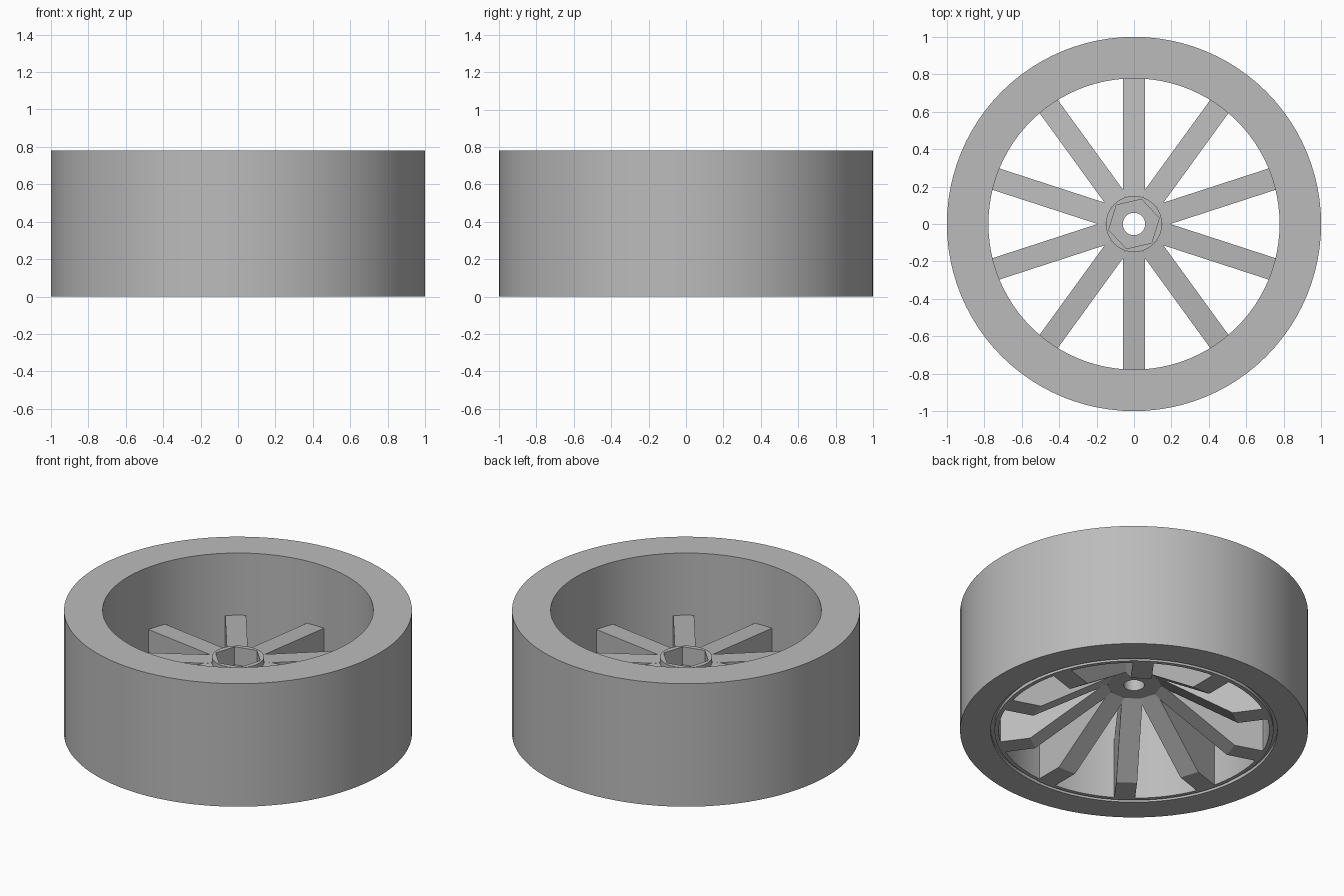
import bpy, bmesh, math
from mathutils import Matrix

if "Cube" in bpy.data.objects:
    bpy.data.objects.remove(bpy.data.objects["Cube"])

grey = bpy.data.materials.new("light_grey")
grey.diffuse_color = (0.5, 0.5, 0.5, 1)
grey.use_nodes = True
grey.node_tree.nodes["Principled BSDF"].inputs["Base Color"].default_value = grey.diffuse_color


def finish(name, bm, smooth=False):
    bmesh.ops.recalc_face_normals(bm, faces=bm.faces)
    me = bpy.data.meshes.new(name)
    bm.to_mesh(me)
    bm.free()
    me.materials.append(grey)
    ob = bpy.data.objects.new(name, me)
    bpy.context.collection.objects.link(ob)
    if smooth:
        bpy.ops.object.select_all(action='DESELECT')
        ob.select_set(True)
        bpy.context.view_layer.objects.active = ob
        bpy.ops.object.shade_smooth_by_angle(angle=math.radians(30))
    return ob


def lathe(name, profile, n):
    """Revolve a closed (radius, height) profile around z."""
    bm = bmesh.new()
    rings = []
    for i in range(n):
        a = 2 * math.pi * i / n
        rings.append([bm.verts.new((r * math.cos(a), r * math.sin(a), z)) for r, z in profile])
    m = len(profile)
    for i in range(n):
        p, q = rings[i], rings[(i + 1) % n]
        for j in range(m):
            k = (j + 1) % m
            bm.faces.new((p[j], q[j], q[k], p[k]))
    return finish(name, bm, True)


def prism(name, r, z0, z1, n, turn=0, smooth=False):
    bm = bmesh.new()
    mat = Matrix.Translation((0, 0, (z0 + z1) / 2)) @ Matrix.Rotation(turn, 4, 'Z')
    bmesh.ops.create_cone(bm, cap_ends=True, segments=n, radius1=r, radius2=r,
                          depth=z1 - z0, matrix=mat)
    return finish(name, bm, smooth)


# Wheel rim with a thin groove on the underside
lathe("rim", [(1, 0), (1, 0.78), (0.778, 0.78), (0.778, 0),
              (0.802, 0), (0.802, 0.02), (0.824, 0.02), (0.824, 0)], 96)

# Hub with axle hole and hexagonal nut pocket
hub = prism("hub", 0.15, 0.30, 0.485, 48)
cutters = [prism("hole_cutter", 0.06, 0.2, 0.6, 32),
           prism("hex_cutter", 0.138, 0.37, 0.6, 6, math.radians(43))]
for c in cutters:
    c.hide_render = True
    mod = hub.modifiers.new("cut", 'BOOLEAN')
    mod.operation = 'DIFFERENCE'
    mod.solver = 'EXACT'
    mod.object = c
    bpy.ops.object.select_all(action='DESELECT')
    bpy.context.view_layer.objects.active = hub
    hub.select_set(True)
    bpy.ops.object.modifier_apply(modifier=mod.name)
    bpy.data.objects.remove(c, do_unlink=True)
bpy.ops.object.shade_smooth_by_angle(angle=math.radians(30))

# Ten spokes, tapered towards the hub with a raised underside
side = [(0.145, 0.30), (0.15, 0.30), (0.60, 0), (0.782, 0), (0.782, 0.385), (0.145, 0.45)]
for i in range(10):
    bm = bmesh.new()
    face = bm.faces.new([bm.verts.new((r, -0.06, z)) for r, z in side])
    ext = bmesh.ops.extrude_face_region(bm, geom=[face], use_keep_orig=True)
    bmesh.ops.translate(bm, vec=(0, 0.12, 0),
                        verts=[v for v in ext["geom"] if isinstance(v, bmesh.types.BMVert)])
    bm.transform(Matrix.Rotation(math.radians(90 + 36 * i), 4, 'Z'))
    finish(f"spoke_{i + 1}", bm)
